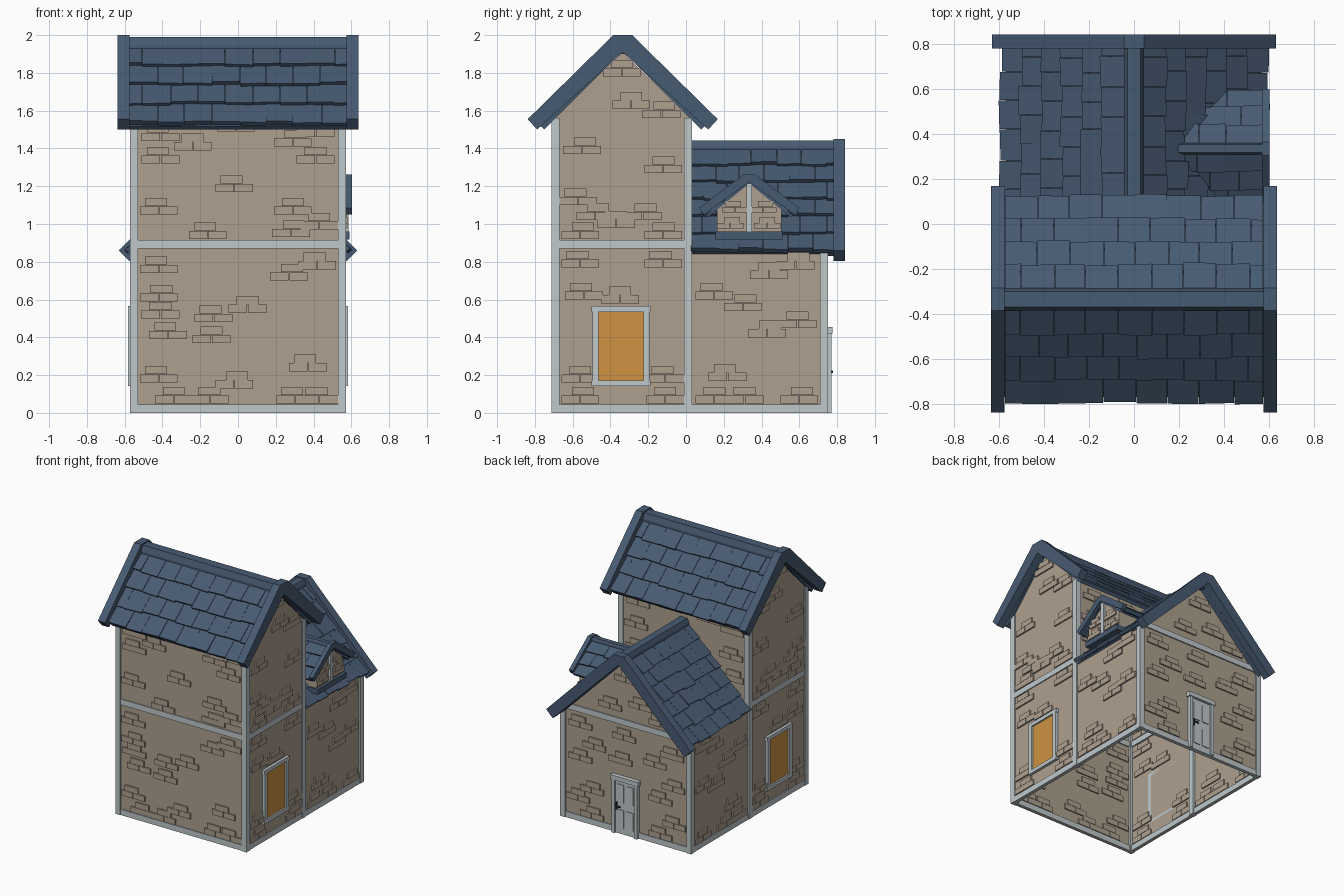
import bpy, bmesh, random
from mathutils import Vector as V

if "Cube" in bpy.data.objects:
    bpy.data.objects.remove(bpy.data.objects["Cube"])

random.seed(4)


def material(name, rgb):
    m = bpy.data.materials.new(name)
    m.diffuse_color = (*rgb, 1)
    m.use_nodes = True
    m.node_tree.nodes["Principled BSDF"].inputs["Base Color"].default_value = m.diffuse_color
    return m


TAN = material("tan plaster", (0.42, 0.35, 0.275))
GREY = material("pale trim", (0.52, 0.58, 0.60))
BLUE = material("slate blue", (0.064, 0.105, 0.17))
ORANGE = material("amber glass", (0.62, 0.29, 0.055))
DARK = material("dark metal", (0.03, 0.035, 0.04))


def finish(bm, name, mat):
    bmesh.ops.recalc_face_normals(bm, faces=bm.faces)
    me = bpy.data.meshes.new(name)
    bm.to_mesh(me)
    bm.free()
    me.materials.append(mat)
    ob = bpy.data.objects.new(name, me)
    bpy.context.collection.objects.link(ob)
    return ob


def prism(bm, pts, axis, a, b):
    """Extrude a 2D profile (horizontal, z) along x or y."""
    def at(t):
        return [bm.verts.new((t, p, q) if axis == 'x' else (p, t, q)) for p, q in pts]
    A, B = at(a), at(b)
    n = len(pts)
    bm.faces.new(A)
    bm.faces.new(B[::-1])
    for i in range(n):
        bm.faces.new((A[i], A[(i + 1) % n], B[(i + 1) % n], B[i]))


def box(bm, x0, x1, y0, y1, z0, z1):
    prism(bm, [(y0, z0), (y1, z0), (y1, z1), (y0, z1)], 'x', x0, x1)


def plate(bm, axis, out, inn, p0, p1, z0, z1):
    """Box lying on a wall, between depths inn and out."""
    prism(bm, [(p0, z0), (p1, z0), (p1, z1), (p0, z1)], axis, inn, out)


def clip_below(bm, z, k):
    """Keep what lies above the wing roof plane x + z = k."""
    bmesh.ops.bisect_plane(bm, geom=bm.verts[:] + bm.edges[:] + bm.faces[:],
                           plane_co=V((0, 0, z)), plane_no=V(k), clear_inner=True)


def tiles(bm, o, u, s, length, rows, width):
    """Courses of overlapping slates: u runs along the eave, s up the slope."""
    o, u, s = V(o), V(u), V(s)
    slope = s.length
    s = s.normalized()
    n = u.cross(s)
    n = n if n.z > 0 else -n
    pitch = slope / rows
    for r in range(rows):
        cuts = [0.0]
        t = width * (0.5 if r % 2 else 1.0)
        while t < length - width * 0.3:
            cuts.append(t + random.uniform(-.008, .008))
            t += width
        cuts.append(length)
        for a, b in zip(cuts, cuts[1:]):
            a, b = a + .001, b - .001
            j, k, h = random.uniform(-.012, .006), random.uniform(-.006, .006), random.uniform(-.004, .004)
            top = min((r + 1) * pitch + .02, slope)
            ring = []
            for t, d in ((a, j), (b, j + k)):
                low = r * pitch + d
                ring.append([bm.verts.new(o + u * t + s * q + n * e) for q, e in
                             ((low, .006), (low, .032 + h), (top, .012), (top, -.006))])
            A, B = ring
            bm.faces.new(A)
            bm.faces.new(B[::-1])
            for i in range(4):
                bm.faces.new((A[i], A[(i + 1) % 4], B[(i + 1) % 4], B[i]))


def chevron(c, outer, inner):
    """Symmetric gable profile: outer points from ridge to eave, inner from eave to ridge."""
    right = outer + inner
    left = [(-p, q) for p, q in reversed(right) if p > 1e-6]
    return [(c + p, q) for p, q in right + left]


YC = -.335   # tower ridge
DC = .335    # dormer ridge

# Walls as thin shells, open underneath
bm = bmesh.new()
tower_side = [(-.70, 0), (.02, 0), (.02, 1.56), (YC, 1.91), (-.70, 1.56)]
for s in (1, -1):
    prism(bm, tower_side, 'x', s * .55, s * .56)
    plate(bm, 'x', s * .56, s * .55, .02, .74, 0, .84)
plate(bm, 'y', -.70, -.69, -.56, .56, 0, 1.56)
plate(bm, 'y', .02, .01, -.56, .56, .87, 1.56)
prism(bm, [(-.56, 0), (.56, 0), (.56, .83), (0, 1.38), (-.56, .83)], 'y', .73, .74)
finish(bm, "walls", TAN)

# Bricks in groups of three: (position along wall, bottom height)
front = [(-.41, 1.44), (-.24, 1.39), (-.41, 1.32), (.29, 1.41), (.41, 1.46), (.41, 1.32), (-.01, 1.49),
         (-.02, 1.17), (-.42, 1.05), (-.16, .92), (.29, 1.05), (.28, .93), (.43, .97), (-.42, .74), (.42, .76),
         (.27, .70), (-.42, .59), (.05, .53), (-.41, .50), (-.13, .48), (-.37, .39), (-.14, .37), (.37, .22),
         (-.42, .16), (-.02, .13), (-.34, .05), (-.15, .05), (.30, .05), (.43, .05)]
side = [(-.34, 1.78), (-.29, 1.61), (-.13, 1.56), (-.55, 1.37), (-.12, 1.27), (-.57, 1.10), (-.48, 1.02),
        (-.37, .98), (-.23, 1.02), (-.12, .92), (-.56, .92), (-.56, .77), (-.12, .77), (-.54, .60), (-.35, .58),
        (-.56, .16), (-.11, .16), (-.56, .05), (-.11, .05), (.15, .60), (.44, .71), (.58, .76), (.30, .54),
        (.59, .45), (.43, .40), (.22, .17), (.15, .05), (.31, .05), (.60, .05)]
back = [(0, 1.20), (-.12, 1.02), (.14, .96), (-.30, .93), (.40, .74), (.02, .74), (-.40, .70), (-.25, .60),
        (.28, .60), (.40, .48), (-.41, .45), (.05, .55), (-.30, .33), (.30, .25), (.42, .16), (-.42, .16),
        (-.30, .05), (.30, .05)]
upper = [(-.42, 1.42), (-.22, 1.46), (.12, 1.47), (.40, 1.43), (-.41, 1.22), (.42, 1.25), (-.42, 1.05), (.41, 1.07)]
bm = bmesh.new()


def bricks(axis, pos, sgn, spots, k=1.0):
    for c, z in spots:
        d = random.choice((-.015, 0, .015))
        for a, b, lo, hi in ((-.1, -.002, 0, .043), (.002, .1, 0, .043), (-.058 + d, .058 + d, .045, .088)):
            plate(bm, axis, pos + sgn * .012, pos - sgn * .02, c + a * k, c + b * k, z + lo * k, z + hi * k)


bricks('y', -.70, -1, front)
bricks('x', .56, 1, side)
bricks('x', -.56, -1, side)
bricks('y', .74, 1, back)
bricks('y', .02, 1, upper)
bricks('x', .568, 1, [(.235, .975), (.26, 1.06), (.43, .975), (.41, 1.06)], .7)
finish(bm, "wall_bricks", TAN)

# Corner posts and horizontal beams
bm = bmesh.new()
for s in (1, -1):
    box(bm, s * .53, s * .572, -.712, -.67, 0, 1.56)
    box(bm, s * .53, s * .572, -.01, .032, 0, 1.56)
    box(bm, s * .53, s * .572, .71, .752, 0, .85)
    box(bm, s * .54, s * .568, -.70, .74, 0, .045)
    box(bm, s * .54, s * .568, -.70, .02, .87, .915)
box(bm, -.56, .56, -.708, -.68, 0, .045)
box(bm, -.56, .56, -.708, -.68, .87, .915)
box(bm, -.56, .56, .72, .748, 0, .045)
box(bm, -.52, .52, .72, .75, .86, .905)
finish(bm, "timber_trim", GREY)

# Tall amber windows on both tower sides
frame, glass = bmesh.new(), bmesh.new()
for s in (1, -1):
    for y0, y1, z0, z1 in ((-.495, -.462, .15, .56), (-.225, -.192, .15, .56),
                           (-.50, -.187, .535, .565), (-.50, -.187, .142, .172)):
        plate(frame, 'x', s * .582, s * .55, y0, y1, z0, z1)
    plate(glass, 'x', s * .569, s * .561, -.465, -.22, .165, .54)
finish(frame, "window_frames", GREY)
finish(glass, "window_panes", ORANGE)

# Back door with jambs, lintel, raised panels and handle
bm = bmesh.new()
box(bm, -.085, .085, .735, .755, 0, .42)
for s in (1, -1):
    box(bm, s * .085, s * .11, .73, .77, 0, .42)
    box(bm, s * .012, s * .07, .75, .762, .05, .19)
    box(bm, s * .012, s * .07, .75, .762, .25, .39)
box(bm, -.122, .122, .73, .775, .42, .455)
finish(bm, "back_door", GREY)
bm = bmesh.new()
box(bm, .068, .080, .755, .77, .19, .245)
box(bm, .035, .080, .77, .778, .212, .224)
finish(bm, "door_handle", DARK)

# Tower roof: deck, slates, ridge cap, barge boards
bm = bmesh.new()
prism(bm, chevron(YC, [(0, 1.955), (.435, 1.52)], [(.415, 1.50), (0, 1.915)]), 'x', -.575, .575)
for s in (1, -1):
    tiles(bm, (-.575, YC + s * .44, 1.52), (1, 0, 0), (0, -s * .41, .41), 1.15, 4, .145)
finish(bm, "tower_roof_slates", BLUE)
bm = bmesh.new()
prism(bm, chevron(YC, [(.035, 1.99), (.05, 1.945)], [(.05, 1.90)]), 'x', -.58, .58)
for s in (1, -1):
    prism(bm, chevron(YC, [(.05, 2.0), (.503, 1.555)], [(.453, 1.50), (0, 1.91)]), 'x', s * .575, s * .637)
finish(bm, "tower_roof_trim", BLUE)

# Wing roof
bm = bmesh.new()
prism(bm, chevron(0, [(0, 1.415), (.565, .85)], [(.545, .83), (0, 1.375)]), 'y', .025, .785)
for s in (1, -1):
    tiles(bm, (s * .57, .025, .85), (0, 1, 0), (-s * .54, 0, .54), .757, 6, .13)
finish(bm, "wing_roof_slates", BLUE)
bm = bmesh.new()
prism(bm, chevron(0, [(.03, 1.443), (.045, 1.41)], [(.045, 1.36)]), 'y', .025, .785)
prism(bm, chevron(0, [(.045, 1.45), (.632, .86)], [(.575, .803), (0, 1.375)]), 'y', .78, .842)
finish(bm, "wing_roof_trim", BLUE)

# Dormer on the right slope, trimmed where it meets the wing roof
bm = bmesh.new()
prism(bm, [(DC - .17, .94), (DC + .17, .94), (DC + .17, 1.09), (DC, 1.225), (DC - .17, 1.09)], 'x', .20, .568)
clip_below(bm, 1.42, (1, 0, 1))
finish(bm, "dormer_walls", TAN)
bm = bmesh.new()
plate(bm, 'x', .585, .56, DC - .015, DC + .015, .95, 1.215)
finish(bm, "dormer_post", GREY)
bm = bmesh.new()
prism(bm, chevron(DC, [(0, 1.235), (.23, 1.045)], [(.22, 1.035), (0, 1.215)]), 'x', .15, .575)
for s in (1, -1):
    tiles(bm, (.15, DC + s * .235, 1.04), (1, 0, 0), (0, -s * .225, .185), .425, 3, .13)
prism(bm, chevron(DC, [(.018, 1.257), (.025, 1.24)], [(.025, 1.21)]), 'x', .15, .575)
clip_below(bm, 1.44, (1, 0, 1))
finish(bm, "dormer_roof_slates", BLUE)
bm = bmesh.new()
prism(bm, chevron(DC, [(.03, 1.263), (.265, 1.085)], [(.24, 1.05), (0, 1.222)]), 'x', .57, .603)
box(bm, .48, .59, DC - .178, DC + .175, .918, .96)
finish(bm, "dormer_trim", BLUE)
